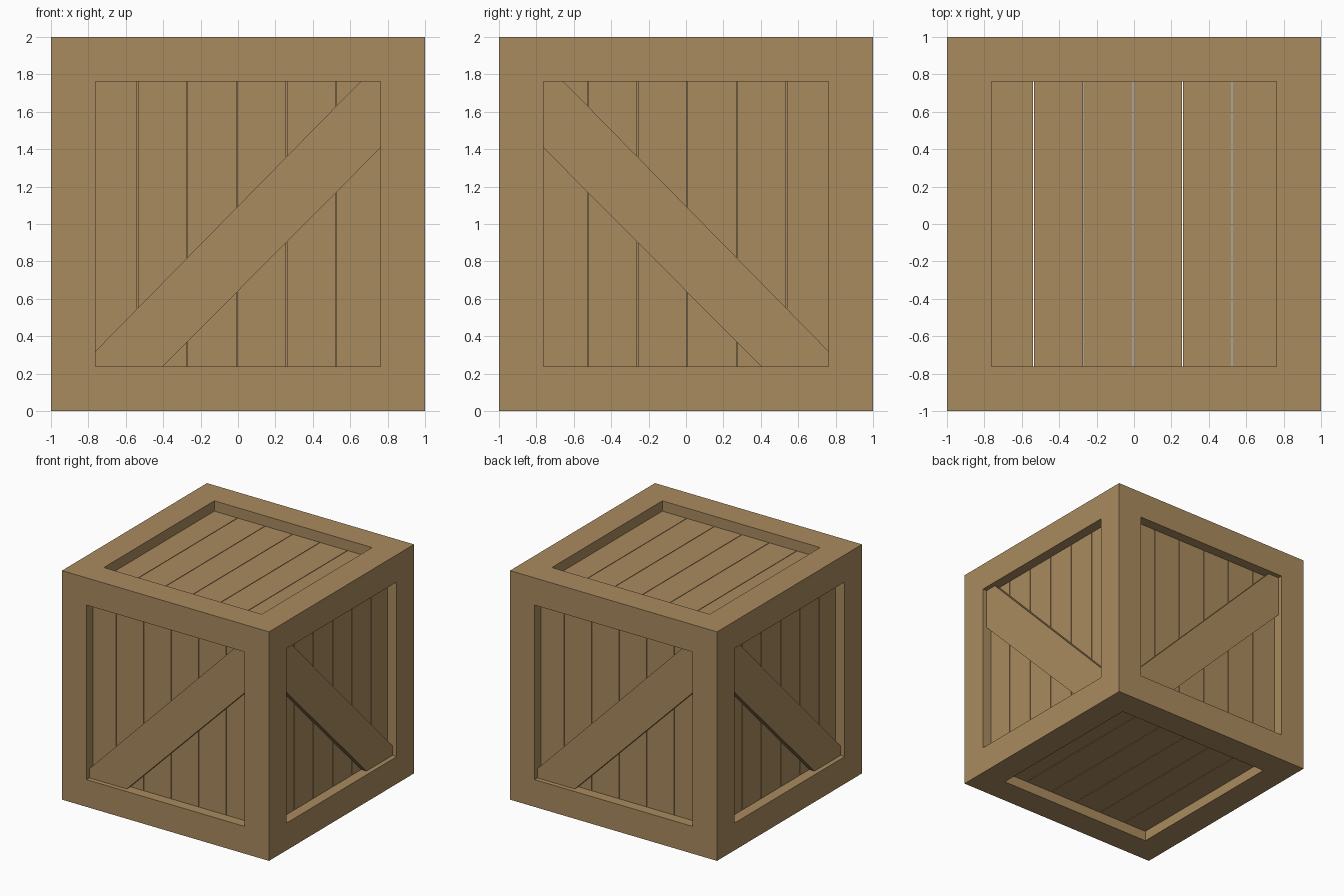
import bpy, bmesh
from mathutils import Vector

if "Cube" in bpy.data.objects:
    bpy.data.objects.remove(bpy.data.objects["Cube"])

wood = bpy.data.materials.new("brown wood")
wood.diffuse_color = (0.402, 0.258, 0.114, 1)
wood.use_nodes = True
wood.node_tree.nodes["Principled BSDF"].inputs["Base Color"].default_value = wood.diffuse_color

OPEN = 0.762     # half width of each opening
PANEL = 0.91     # distance of plank surface from the centre
BRACE = 0.96     # distance of brace surface from the centre
C = Vector((0, 0, 1))


def finish(name, bm):
    bmesh.ops.recalc_face_normals(bm, faces=bm.faces)
    me = bpy.data.meshes.new(name)
    bm.to_mesh(me)
    bm.free()
    me.materials.append(wood)
    ob = bpy.data.objects.new(name, me)
    bpy.context.collection.objects.link(ob)


def slab(bm, outline, d0, d1, place):
    """Extrude a 2D outline between two distances from the crate centre."""
    a = [bm.verts.new(C + place(u, v, d0)) for u, v in outline]
    b = [bm.verts.new(C + place(u, v, d1)) for u, v in outline]
    bm.faces.new(a)
    bm.faces.new(b)
    n = len(a)
    for i in range(n):
        j = (i + 1) % n
        bm.faces.new((a[i], a[j], b[j], b[i]))


# Frame: the edge and corner cells of a 3x3x3 grid, skinned as one solid
cuts = (-1, -OPEN, OPEN, 1)


def solid(c):
    return all(0 <= k <= 2 for k in c) and sum(k != 1 for k in c) >= 2


bm = bmesh.new()
for cell in [(i, j, k) for i in range(3) for j in range(3) for k in range(3)]:
    if not solid(cell):
        continue
    for axis in range(3):
        for side in (0, 1):
            nb = list(cell)
            nb[axis] += 2 * side - 1
            if solid(nb):
                continue
            quad = []
            for s, t in ((0, 0), (1, 0), (1, 1), (0, 1)):
                idx = list(cell)
                idx[axis] += side
                idx[(axis + 1) % 3] += s
                idx[(axis + 2) % 3] += t
                quad.append(bm.verts.new(C + Vector([cuts[q] for q in idx])))
            bm.faces.new(quad)
bmesh.ops.remove_doubles(bm, verts=bm.verts, dist=1e-4)
finish("frame", bm)

# Each side maps (u across, v along planks, d outward) to space
sides = {
    "front": lambda u, v, d: Vector((u, -d, v)),
    "back": lambda u, v, d: Vector((-u, d, v)),
    "right": lambda u, v, d: Vector((d, -u, v)),
    "left": lambda u, v, d: Vector((-d, u, v)),
    "top": lambda u, v, d: Vector((u, v, d)),
    "bottom": lambda u, v, d: Vector((u, v, -d)),
}
PITCH, GAP, REACH = 0.2655, 0.005, 0.80

# Diagonal brace outline, trimmed to the opening
brace = [(-OPEN, -OPEN), (-0.402, -OPEN), (OPEN, 0.407),
         (OPEN, OPEN), (0.655, OPEN), (-OPEN, -0.68)]

for side, place in sides.items():
    # Six planks with narrow gaps, tucked into the frame
    bm = bmesh.new()
    for i in range(6):
        u0 = -0.8025 + i * PITCH + GAP / 2
        u1 = u0 + PITCH - GAP
        slab(bm, [(u0, -REACH), (u1, -REACH), (u1, REACH), (u0, REACH)],
             PANEL - 0.07, PANEL, place)
    finish(side + "_planks", bm)
    # Braces on the four upright sides only
    if side not in ("top", "bottom"):
        bm = bmesh.new()
        slab(bm, brace, PANEL - 0.005, BRACE, place)
        finish(side + "_brace", bm)
